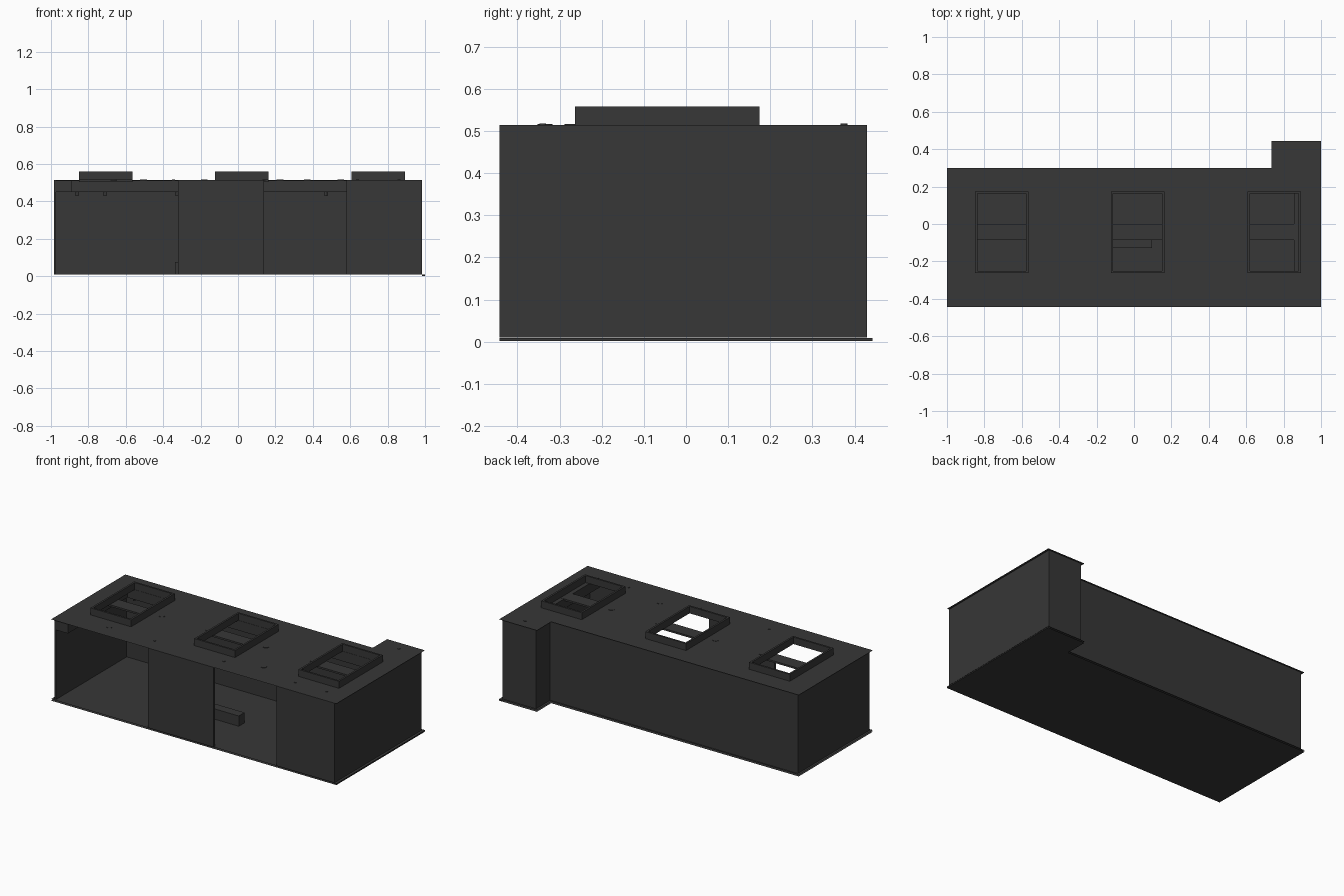
import bpy, bmesh

if "Cube" in bpy.data.objects:
    bpy.data.objects.remove(bpy.data.objects["Cube"])


def material(name, v):
    m = bpy.data.materials.new(name)
    m.diffuse_color = (v, v, v, 1)
    m.use_nodes = True
    m.node_tree.nodes["Principled BSDF"].inputs["Base Color"].default_value = m.diffuse_color
    return m


GREY = material("charcoal_grey", 0.038)


def finish(name, bm):
    me = bpy.data.meshes.new(name)
    bm.to_mesh(me)
    bm.free()
    me.materials.append(GREY)
    ob = bpy.data.objects.new(name, me)
    bpy.context.collection.objects.link(ob)
    return ob


def add_box(bm, x0, x1, y0, y1, z0, z1):
    vs = bmesh.ops.create_cube(bm, size=1)["verts"]
    for v in vs:
        v.co.x = x1 if v.co.x > 0 else x0
        v.co.y = y1 if v.co.y > 0 else y0
        v.co.z = z1 if v.co.z > 0 else z0


def boxes(name, *dims):
    bm = bmesh.new()
    for d in dims:
        add_box(bm, *d)
    return finish(name, bm)


def sheet(name, xs, ys, z, keep):
    """Flat sheet of grid cells; cells failing keep() become openings."""
    bm = bmesh.new()
    grid = [[bm.verts.new((x, y, z)) for y in ys] for x in xs]
    for i in range(len(xs) - 1):
        for j in range(len(ys) - 1):
            if keep((xs[i] + xs[i + 1]) / 2, (ys[j] + ys[j + 1]) / 2):
                bm.faces.new((grid[i][j], grid[i + 1][j],
                              grid[i + 1][j + 1], grid[i][j + 1]))
    bmesh.ops.delete(bm, geom=[v for v in bm.verts if not v.link_faces],
                     context='VERTS')
    return finish(name, bm)


ROOF, T = 0.515, 0.012
FRONT, BACK, ANNEX_X, ANNEX_Y = -0.443, 0.30, 0.735, 0.443
SKY_X = [(-0.85, -0.565), (-0.123, 0.163), (0.608, 0.892)]
SKY_Y = (-0.263, 0.175)
BAR = (-0.085, 0.0)


def in_plan(x, y):
    return y < BACK or x > ANNEX_X


def in_roof(x, y):
    sky = any(a < x < b for a, b in SKY_X) and SKY_Y[0] < y < SKY_Y[1]
    return in_plan(x, y) and not (sky and not BAR[0] < y < BAR[1])


# roof sheet with skylight openings
xs = sorted([-1, ANNEX_X, 1] + [v for p in SKY_X for v in p])
sheet("roof", xs, [FRONT, SKY_Y[0], *BAR, SKY_Y[1], BACK, ANNEX_Y], ROOF, in_roof)

# floor: ground sheet and raised floor sheet
for name, z in (("ground_sheet", 0.0), ("floor_sheet", 0.01)):
    sheet(name, [-1, ANNEX_X, 1], [FRONT, BACK, ANNEX_Y], z, in_plan)
boxes("floor_side_edge", (0.985, 1, FRONT, ANNEX_Y, 0.002, 0.009))

# outer walls around the L-shaped plan
Z0, W = 0.01, 0.985
boxes("walls",
      (-W, -W + T, FRONT + T, BACK - 0.012, Z0, ROOF),
      (W - T, W, FRONT + T, 0.43, Z0, ROOF),
      (-W, 0.75, BACK - 0.012 - T, BACK - 0.012, Z0, ROOF),
      (0.75, 0.75 + T, BACK - 0.012 - T, 0.43, Z0, ROOF),
      (0.75, W, 0.43 - T, 0.43, Z0, ROOF))

# front wall panels, leaving two open bays
boxes("front_panels",
      (-0.32, 0.14, FRONT, FRONT + T, Z0, ROOF),
      (0.58, W, FRONT, FRONT + T, Z0, ROOF))

# dropped ceiling edge inside
boxes("ceiling_soffit",
      (-W + T, -0.89, FRONT + T, 0.276, 0.45, ROOF - 0.002),
      (-0.89, 0.855, 0.165, 0.276, 0.45, ROOF - 0.002),
      (0.855, W - T, FRONT + T, 0.276, 0.45, ROOF - 0.002))

# low counter inside
boxes("counter", (-0.338, 0.095, -0.128, -0.07, Z0, 0.075))

# skylight curbs and cross bars
for i, (a, b) in enumerate(SKY_X):
    y0, y1 = SKY_Y
    boxes(f"skylight_frame_{i + 1}",
          (a, a + T, y0, y1, ROOF, 0.559), (b - T, b, y0, y1, ROOF, 0.559),
          (a + T, b - T, y0, y0 + T, ROOF, 0.559),
          (a + T, b - T, y1 - T, y1, ROOF, 0.559),
          (a, b, *BAR, ROOF - 0.012, ROOF - 0.001))


def discs(name, points, radius, z0, z1):
    bm = bmesh.new()
    for x, y in points:
        vs = bmesh.ops.create_cone(bm, cap_ends=True, segments=12, radius1=radius,
                                   radius2=radius, depth=z1 - z0)["verts"]
        bmesh.ops.translate(bm, verts=vs, vec=(x, y, (z0 + z1) / 2))
    finish(name, bm)


# round roof caps and small bolts
discs("roof_caps", [(-0.505, -0.04), (-0.18, -0.04), (0.225, -0.04),
                    (0.55, -0.04), (0.37, -0.27), (-0.665, -0.335)],
      0.018, ROOF - 0.003, ROOF + 0.002)
discs("roof_bolts", [(-0.345, -0.34), (0.14, -0.34), (0.64, -0.34),
                     (0.86, -0.34), (0.865, 0.375)],
      0.008, ROOF - 0.003, ROOF + 0.003)

# small ceiling lamps
discs("ceiling_lamps", [(-0.86, 0.19), (-0.71, 0.19), (-0.325, 0.19), (0.47, 0.19)],
      0.008, 0.43, 0.452)
